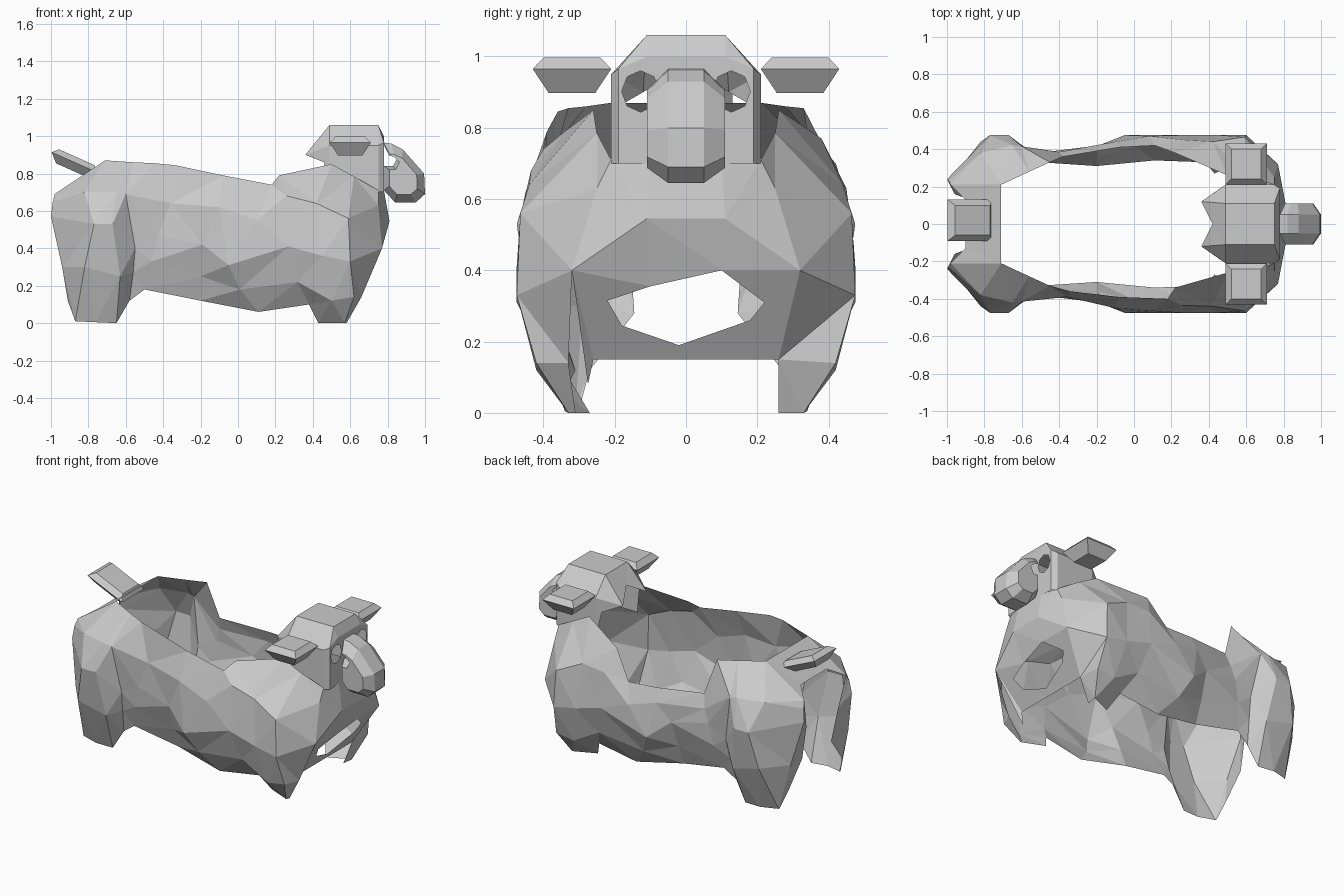
import bpy, bmesh, math
from mathutils import Matrix, Vector

cube = bpy.data.objects.get("Cube")
if cube:
    bpy.data.objects.remove(cube, do_unlink=True)

grey = bpy.data.materials.new("plain grey")
grey.use_nodes = True
colour = (0.6, 0.6, 0.6, 1)
grey.diffuse_color = colour
for node in grey.node_tree.nodes:
    if node.type == "BSDF_PRINCIPLED":
        node.inputs["Base Color"].default_value = colour


def make(name, polygons, closed=False):
    """Weld a list of point polygons into one faceted object."""
    bm = bmesh.new()
    for polygon in polygons:
        bm.faces.new([bm.verts.new(p) for p in polygon])
    bmesh.ops.remove_doubles(bm, verts=bm.verts, dist=0.0005)
    bmesh.ops.triangulate(bm, faces=bm.faces)
    if closed:
        bmesh.ops.recalc_face_normals(bm, faces=bm.faces)
    mesh = bpy.data.meshes.new(name)
    bm.to_mesh(mesh)
    bm.free()
    mesh.materials.append(grey)
    obj = bpy.data.objects.new(name, mesh)
    bpy.context.collection.objects.link(obj)


def mirrored(polygon, side):
    """Left copy for side 1, right copy for side -1, facing outwards."""
    points = [(x, side * y, z) for x, y, z in polygon]
    return points if side < 0 else points[::-1]


def grid(columns):
    """Quads between neighbouring columns of points."""
    quads = []
    for a, b in zip(columns, columns[1:]):
        for i in range(len(a) - 1):
            quads.append([a[i], b[i], b[i + 1], a[i + 1]])
    return quads


def ring_band(outer, inner):
    """Quads between two closed loops."""
    n = len(outer)
    return [[outer[i], outer[(i + 1) % n], inner[(i + 1) % n], inner[i]]
            for i in range(n)]


# Wool sheets: columns run from rear to front, points from hem to back
hind = [
    [(-.87, .3, .01), (-.91, .27, .12), (-.92, .145, .28), (-.96, .16, .5), (-.98, .21, .69)],
    [(-.87, .31, .01), (-.94, .29, .3), (-1, .24, .57), (-.99, .23, .65), (-.98, .21, .69)],
    [(-.76, .34, .005), (-.82, .44, .3), (-.77, .475, .53), (-.82, .38, .7), (-.71, .21, .87)],
    [(-.65, .33, 0), (-.63, .43, .25), (-.67, .475, .53), (-.65, .42, .7), (-.56, .28, .86)],
    [(-.58, .32, .12), (-.56, .36, .27), (-.55, .385, .4), (-.6, .415, .69), (-.45, .33, .855)],
]
flank = [
    hind[-1],
    [(-.5, .33, .18), (-.46, .38, .33), (-.43, .39, .47), (-.36, .39, .64), (-.34, .36, .845)],
    [(-.2, .31, .12), (-.2, .36, .25), (-.19, .42, .42), (-.1, .45, .62), (-.08, .39, .79)],
    [(.11, .34, .06), (.01, .41, .18), (-.05, .475, .31), (.1, .465, .55), (.18, .4, .74)],
    [(.38, .33, .1), (.32, .42, .22), (.27, .475, .41), (.26, .435, .68), (.22, .34, .79)],
]
shoulder = [
    flank[-1],
    [(.43, .27, 0), (.5, .42, .12), (.45, .475, .36), (.42, .44, .64), (.5, .26, .85)],
    [(.57, .33, 0), (.62, .42, .14), (.6, .475, .33), (.59, .465, .56), (.62, .25, .785)],
    [(.56, .26, 0), (.62, .26, .15), (.77, .32, .4), (.75, .25, .63), (.75, .21, .71)],
]
collar = shoulder[-1]

# The left flank sags lower, and the right front leg is torn from the chest
sagging = [
    flank[0][3:],
    [(-.4, .385, .55), (-.38, .36, .635)],
    [(-.1, .44, .53), (-.08, .41, .61)],
    [(.08, .47, .48), (.11, .42, .6)],
    [(.26, .45, .63), (.22, .38, .77)],
]
left_flank = [column[:3] + edge for column, edge in zip(flank, sagging)]
torn = [(.58, .31, 0), (.66, .33, .14)] + collar[2:]
sheets = {
    1: ("left", hind, left_flank, [left_flank[-1]] + shoulder[1:]),
    -1: ("right", hind, flank, shoulder[:-1] + [torn]),
}
for side, (word, *parts) in sheets.items():
    for part, columns in zip(("hind_leg", "flank", "shoulder"), parts):
        make(f"{word}_{part}", [mirrored(q, side) for q in grid(columns)])

# Rump plate between the hips
crest, corner = hind[2][-1], hind[1][-1]
notch = (-.9, .13, .74)
half = [crest, corner, notch]
make("rump", [half + [(x, -y, z) for x, y, z in reversed(half)]])


# Chest with a ragged opening, and the throat above it
def chest_point(y, z):
    return (min(.81, .53 + .6 * z), y, z)


border = [chest_point(*p) for p in (
    (-.26, .15), (0, .15), (.26, .15), (.32, .4), (.11, .545), (-.11, .545), (-.32, .4))]
hole = [chest_point(*p) for p in (
    (-.18, .245), (-.02, .19), (.18, .26), (.22, .31), (.1, .4), (-.1, .355), (-.22, .315))]
chest = ring_band(border, hole)
breast, throat = border[4], (.78, .1, .71)
for side in (1, -1):
    chest.append(mirrored([breast, collar[2], collar[3], collar[4]][::-1], -side))
    chest.append(mirrored([breast, collar[4], throat][::-1], -side))
chest.append([border[5], border[4], throat, (throat[0], -throat[1], throat[2])])
chest.append([border[-1], (.6, -.275, .08), border[0]])
make("chest", chest)


# Skull: an open hood with a rim and a sloping back flap
def hood(x, half_profile):
    left = [(x, y, z) for y, z in half_profile]
    return left + [(x, -y, z) for y, z in reversed(half_profile)]


shape = [(.21, .7), (.21, .95), (.11, 1.06)]
lip = [(.19, .7), (.19, .965), (.11, 1)]
back, front, rim = hood(.49, shape), hood(.75, shape), hood(.78, lip)
skull = grid([back, front, rim])
tip, nape, dip = (.36, .12, .9), (.46, .19, .86), (.42, 0, .97)
for side in (1, -1):
    skull.append(mirrored([back[0], back[1], nape][::-1], -side))
    skull.append(mirrored([back[1], nape, tip, back[2]], side))
    skull.append(mirrored([back[2], tip, dip], side))
skull.append([back[2], dip, back[3]])
skull.append([rim[2], rim[3], rim[4], rim[1]])
make("skull", [q[::-1] for q in skull])

# Face plate with two open eye sockets
face = [[(.78, -.065, .7), (.78, .065, .7), (.78, .065, .965), (.78, -.065, .965)]]
for side in (1, -1):
    socket, frame = [], []
    for i in range(8):
        angle = math.radians(45 * i)
        c, s = math.cos(angle), math.sin(angle)
        reach = max(abs(c), abs(s))
        socket.append((.78, .1275 + .053 * c, .902 + .058 * s))
        frame.append((.78, .1275 + .0625 * c / reach, .902 + .063 * s / reach))
    face += [mirrored(q[::-1], side) for q in ring_band(frame, socket)]
    face.append(mirrored([(.78, .19, .7), (.78, .065, .7),
                          (.78, .065, .839), (.78, .19, .839)], side))
make("face", face)

# Snout: a side profile, chamfered towards each cheek
profile = [(.78, .965), (.82, .96), (.88, .93), (.995, .8), (1, .69), (.95, .645),
           (.84, .645), (.78, .71), (.78, .84), (.83, .84), (.86, .9), (.82, .94), (.78, .95)]


def slice_at(y, shrink):
    return [(.87 + (x - .87) * shrink, y, .78 + (z - .78) * shrink) for x, z in profile]


slices = [slice_at(-.11, .68), slice_at(-.05, 1), slice_at(.05, 1), slice_at(.11, .68)]
snout = [slices[0], slices[-1]]
for a, b in zip(slices, slices[1:]):
    snout += ring_band(a, b)
make("snout", snout, closed=True)


# Ears and tail: flat blocks tapered above and below
def paddle(name, centre, length, width, rise, drop, tilt=0):
    loops = []
    for z, inset in ((-drop, .045), (0, 0), (rise, .03)):
        x, y = length / 2 - inset, width / 2 - inset
        loops.append([(-x, -y, z), (x, -y, z), (x, y, z), (-x, y, z)])
    polygons = [loops[0], loops[-1]]
    for a, b in zip(loops, loops[1:]):
        polygons += ring_band(a, b)
    place = Matrix.Translation(centre) @ Matrix.Rotation(tilt, 4, "Y")
    make(name, [[place @ Vector(p) for p in q] for q in polygons], closed=True)


for side, word in ((1, "left"), (-1, "right")):
    paddle(f"{word}_ear", (.6, side * .32, .965), .22, .22, .032, .068)
paddle("tail", (-.875, .02, .86), .265, .22, .03, .045, tilt=math.radians(24))
